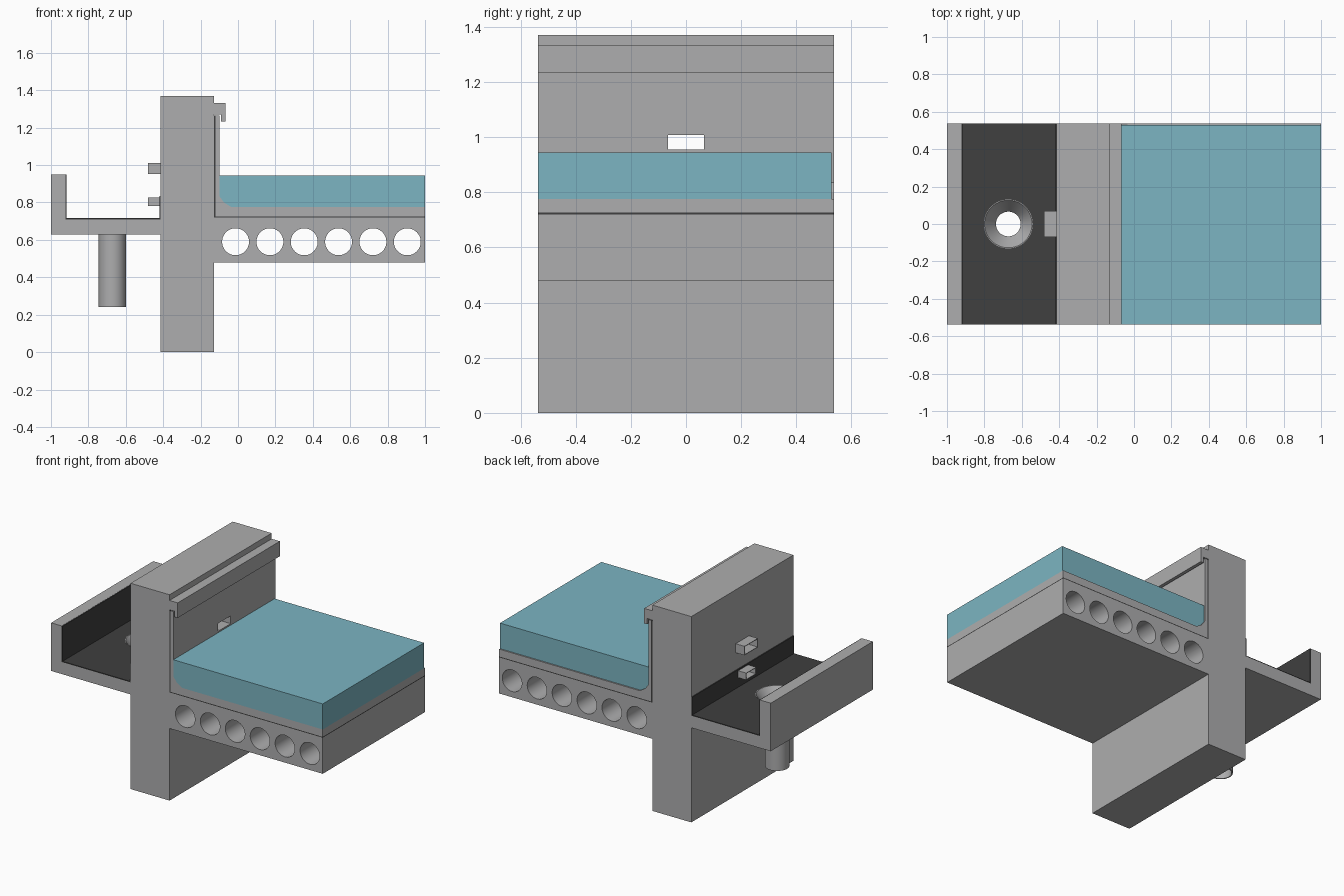
import bpy, bmesh, math
from mathutils import Matrix

if "Cube" in bpy.data.objects:
    bpy.data.objects.remove(bpy.data.objects["Cube"])

D = 0.537  # half depth of the section


def material(name, rgb):
    m = bpy.data.materials.new(name)
    m.diffuse_color = (*rgb, 1)
    m.use_nodes = True
    m.node_tree.nodes["Principled BSDF"].inputs["Base Color"].default_value = m.diffuse_color
    return m


GREY = material("concrete_grey", (0.42, 0.42, 0.425))
BLACK = material("membrane_black", (0.05, 0.05, 0.05))
BLUE = material("insulation_blue", (0.20, 0.46, 0.54))


def finish(bm, name, mat):
    bmesh.ops.recalc_face_normals(bm, faces=bm.faces)
    me = bpy.data.meshes.new(name)
    bm.to_mesh(me)
    bm.free()
    ob = bpy.data.objects.new(name, me)
    bpy.context.collection.objects.link(ob)
    if mat:
        me.materials.append(mat)
    return ob


def extrude(name, pts, mat=None, y0=-D, y1=D):
    """Extrude an x-z profile along y."""
    bm = bmesh.new()
    f = bm.faces.new([bm.verts.new((x, y0, z)) for x, z in pts])
    r = bmesh.ops.extrude_face_region(bm, geom=[f])
    vs = [v for v in r["geom"] if isinstance(v, bmesh.types.BMVert)]
    bmesh.ops.translate(bm, verts=vs, vec=(0, y1 - y0, 0))
    return finish(bm, name, mat)


def box(name, x0, x1, y, z0, z1, mat=None):
    return extrude(name, [(x0, z0), (x1, z0), (x1, z1), (x0, z1)], mat, -y, y)


def lathe(name, pts, cx, mat=None):
    """Turn a closed r-z profile about a vertical axis at x = cx."""
    bm = bmesh.new()
    vs = [bm.verts.new((cx + r, 0, z)) for r, z in pts]
    es = [bm.edges.new((vs[i - 1], vs[i])) for i in range(len(vs))]
    bmesh.ops.spin(bm, geom=vs + es, cent=(cx, 0, 0), axis=(0, 0, 1),
                   angle=math.tau, steps=48, use_duplicate=False)
    bmesh.ops.remove_doubles(bm, verts=bm.verts, dist=1e-5)
    return finish(bm, name, mat)


def cut(ob, cutters):
    bpy.context.view_layer.objects.active = ob
    for c in cutters:
        m = ob.modifiers.new("cut", "BOOLEAN")
        m.operation, m.solver, m.object = "DIFFERENCE", "EXACT", c
        bpy.ops.object.modifier_apply(modifier=m.name)


def smooth(ob):
    bpy.ops.object.select_all(action="DESELECT")
    ob.select_set(True)
    bpy.context.view_layer.objects.active = ob
    bpy.ops.object.shade_smooth_by_angle(angle=math.radians(30))


# Concrete wall, hollow-core slab and gutter in one section
WL, WR = -0.415, -0.128
concrete = extrude("concrete_wall_slab_gutter", [
    (WL, 0), (WR, 0), (WR, 0.48), (1, 0.48), (1, 0.72), (WR, 0.72),
    (WR, 1.37), (WL, 1.37), (WL, 0.71), (-0.922, 0.71), (-0.922, 0.95),
    (-1, 0.95), (-1, 0.63), (WL, 0.63)], GREY)

# Black waterproof membranes
T = 0.006
roof_membrane = extrude("roof_membrane", [
    (WR, 0.72), (1, 0.72), (1, 0.72 + T), (WR + T + 0.002, 0.72 + T),
    (WR + T + 0.002, 1.265), (WR, 1.265)], BLACK)
gutter_membrane = extrude("gutter_membrane", [
    (-0.922, 0.71), (WL, 0.71), (WL, 0.835), (WL - T, 0.835), (WL - T, 0.71 + T),
    (-0.922 + T, 0.71 + T), (-0.922 + T, 0.949), (-0.922, 0.949)], BLACK)

# Protective screed with upstand and sloped cove
X0 = WR + T + 0.002
screed = extrude("screed_and_upstand", [
    (X0, 0.72 + T), (1, 0.72 + T), (1, 0.775), (-0.035, 0.775), (-0.075, 0.80),
    (-0.10, 0.835), (-0.10, 1.265), (X0, 1.265)], GREY)

# Blue top layer
extrude("blue_top_layer", [
    (-0.035, 0.775), (1, 0.775), (1, 0.945), (-0.10, 0.945), (-0.10, 0.835),
    (-0.075, 0.80)], BLUE, -D, D - 0.009)

# Cover strip over the upstand
extrude("cover_strip", [
    (WR, 1.27), (-0.09, 1.27), (-0.09, 1.232), (-0.068, 1.232),
    (-0.068, 1.332), (WR, 1.332)], GREY)

# Drain funnel and downpipe
CX = -0.672
drain = lathe("drain_funnel_and_pipe", [
    (0.127, 0.717), (0.066, 0.635), (0.066, 0.24), (0.073, 0.24),
    (0.073, 0.632), (0.131, 0.712), (0.131, 0.717)], CX, GREY)
drain_cutter = lathe("drain_cutter", [
    (0, 0.5), (0.070, 0.5), (0.070, 0.637), (0.129, 0.713), (0.129, 0.8), (0, 0.8)], CX)
cutters = [drain_cutter]

# Round slab cores
cores = []
for i in range(6):
    bm = bmesh.new()
    bmesh.ops.create_cone(
        bm, cap_ends=True, segments=48, radius1=0.072, radius2=0.072, depth=2,
        matrix=Matrix.Translation((-0.013 + i * 0.1836, 0, 0.59)) @ Matrix.Rotation(math.pi / 2, 4, "X"))
    cores.append(finish(bm, f"core_cutter_{i}", None))

# Overflow spouts through the wall
spout_cuts = []
for name, y, z0, z1 in (("upper_spout", 0.07, 0.951, 1.011),
                        ("lower_spout", 0.052, 0.78, 0.826)):
    spout = box(name, -0.48, -0.10, y, z0, z1, GREY)
    e = 0.004
    bore = box(name + "_bore", -0.6, 0, y - e, z0 + e, z1 - e)
    hole = box(name + "_hole", -0.6, 0, y - e / 2, z0 + e / 2, z1 - e / 2)
    cut(spout, [bore])
    spout_cuts.append(hole)
    cutters += [bore, hole]

cut(concrete, [drain_cutter] + cores + spout_cuts)
cut(gutter_membrane, [drain_cutter, spout_cuts[1]])
cut(roof_membrane, spout_cuts)
cut(screed, [spout_cuts[0]])

for ob in (concrete, drain):
    smooth(ob)
for c in cutters + cores:
    bpy.data.objects.remove(c)
